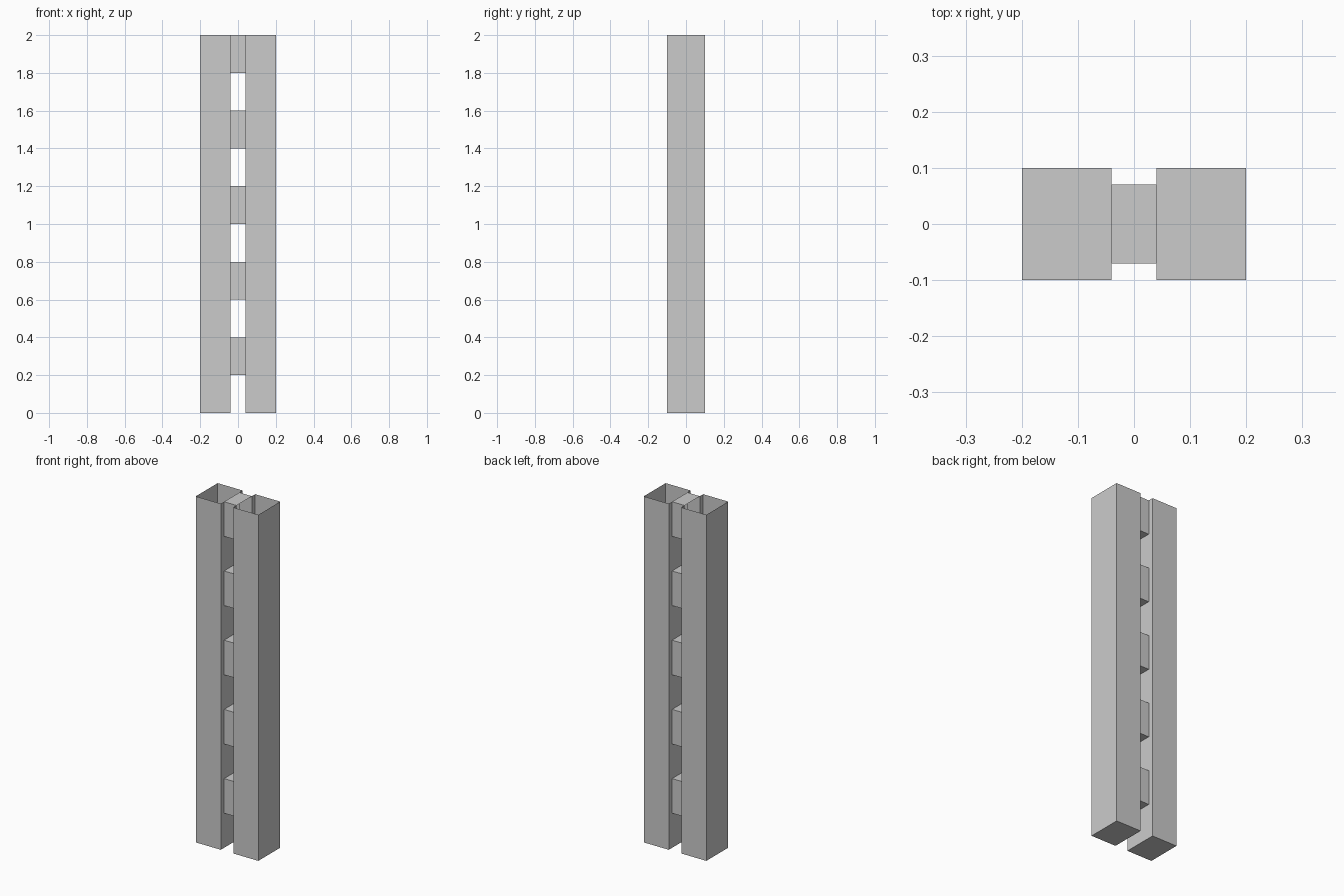
import bpy, bmesh

if "Cube" in bpy.data.objects:
    bpy.data.objects.remove(bpy.data.objects["Cube"])

X_IN, X_OUT = 0.04, 0.20      # inner and outer side of each post
Y_POST, Y_LINK = 0.10, 0.07   # half depths of post and link
STEP, COUNT = 0.2, 10         # link height / gap height, number of levels


def make_object(name, quads):
    bm = bmesh.new()
    for q in quads:
        bm.faces.new([bm.verts.new(p) for p in q])
    bmesh.ops.remove_doubles(bm, verts=bm.verts, dist=1e-5)
    bmesh.ops.recalc_face_normals(bm, faces=bm.faces)
    mesh = bpy.data.meshes.new(name)
    bm.to_mesh(mesh)
    bm.free()
    obj = bpy.data.objects.new(name, mesh)
    bpy.context.collection.objects.link(obj)
    return obj


def wall(a, b, z0, z1):
    return [(*a, z0), (*b, z0), (*b, z1), (*a, z1)]


# Open-topped hollow posts; inner wall has an opening at each link
def post(name, side):
    xi, xo = X_IN * side, X_OUT * side
    top = STEP * COUNT
    quads = [
        wall((xi, -Y_POST), (xo, -Y_POST), 0, top),
        wall((xo, -Y_POST), (xo, Y_POST), 0, top),
        wall((xo, Y_POST), (xi, Y_POST), 0, top),
        wall((xi, Y_POST), (xi, Y_LINK), 0, top),
        wall((xi, -Y_LINK), (xi, -Y_POST), 0, top),
        [(xi, -Y_POST, 0), (xo, -Y_POST, 0), (xo, Y_POST, 0), (xi, Y_POST, 0)],
    ]
    for i in range(0, COUNT, 2):
        quads.append(wall((xi, Y_LINK), (xi, -Y_LINK), i * STEP, (i + 1) * STEP))
    obj = make_object(name, quads)
    # keep every face pointing out of the post
    bm = bmesh.new()
    bm.from_mesh(obj.data)
    for f in bm.faces:
        c = f.calc_center_median()
        c.x -= (xi + xo) / 2
        c.z = 0 if abs(f.normal.z) < 0.5 else -1
        if f.normal.dot(c) < 0:
            f.normal_flip()
    bm.to_mesh(obj.data)
    bm.free()


post("right_post", 1)
post("left_post", -1)

# Hollow links bridging the two posts, open at both ends
for n, i in enumerate(range(1, COUNT, 2)):
    z0, z1 = i * STEP, (i + 1) * STEP
    ring = [(-Y_LINK, z0), (Y_LINK, z0), (Y_LINK, z1), (-Y_LINK, z1)]
    quads = []
    for (ya, za), (yb, zb) in zip(ring, ring[1:] + ring[:1]):
        quads.append([(X_IN, ya, za), (-X_IN, ya, za), (-X_IN, yb, zb), (X_IN, yb, zb)])
    make_object(f"link_{n + 1}", quads)
